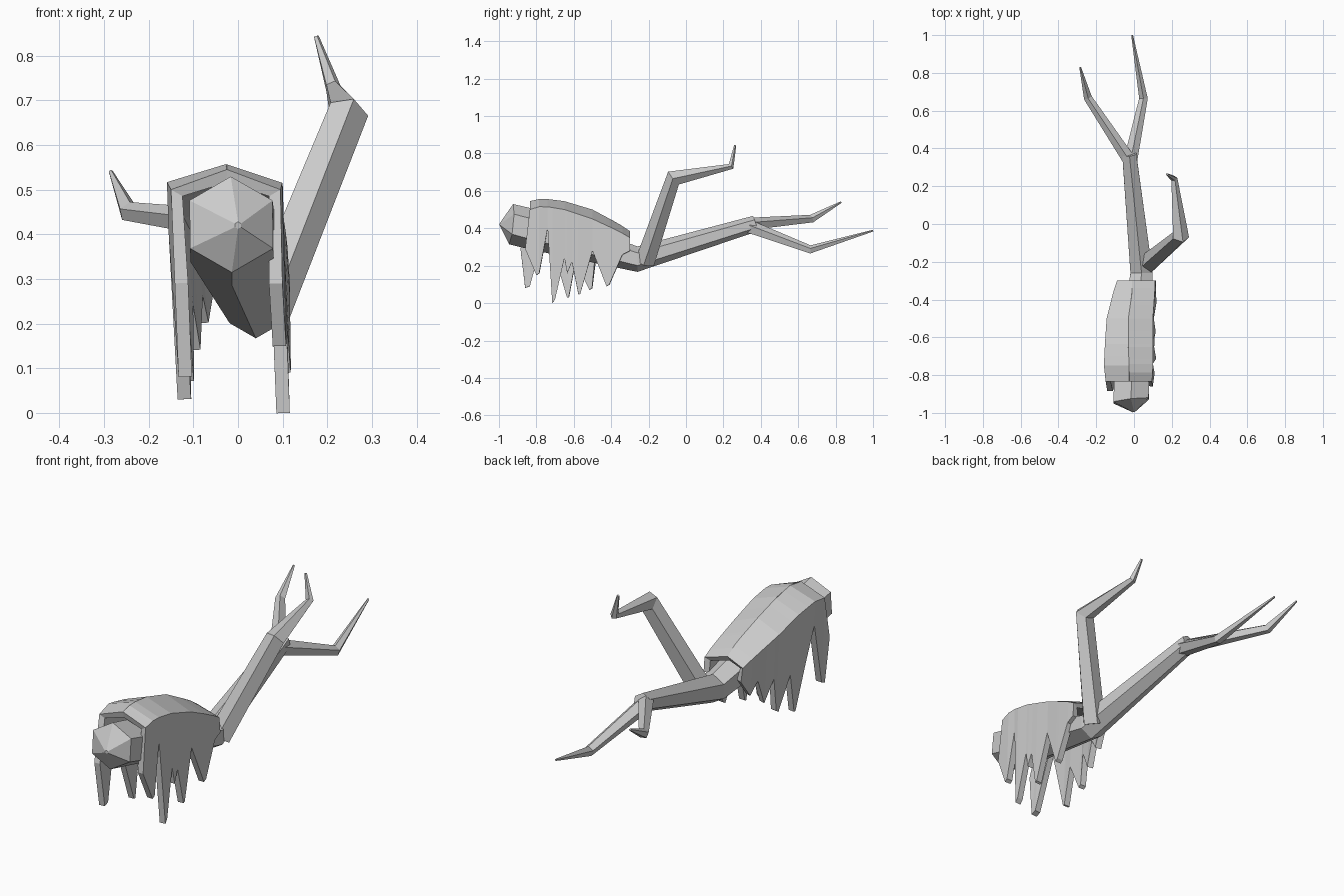
import bpy, bmesh
from math import cos, sin, pi
from mathutils import Vector

if "Cube" in bpy.data.objects:
    bpy.data.objects.remove(bpy.data.objects["Cube"])


def finish(name, bm):
    bmesh.ops.recalc_face_normals(bm, faces=bm.faces)
    me = bpy.data.meshes.new(name)
    bm.to_mesh(me)
    bm.free()
    ob = bpy.data.objects.new(name, me)
    bpy.context.collection.objects.link(ob)
    return ob


def limb(name, path, sides, ref=(0, 0, 1)):
    """Faceted tapering tube through (x, y, z, radius) points."""
    bm = bmesh.new()
    pts = [Vector(p[:3]) for p in path]
    rings = []
    for i, p in enumerate(pts):
        a = (p - pts[i - 1]).normalized() if i else Vector()
        b = (pts[i + 1] - p).normalized() if i < len(pts) - 1 else Vector()
        t = (a + b).normalized()
        side = t.cross(Vector(ref)).normalized()
        up = side.cross(t)
        r = path[i][3]
        rings.append([bm.verts.new(p + r * (up * cos(2 * pi * k / sides) + side * sin(2 * pi * k / sides)))
                      for k in range(sides)])
    for r0, r1 in zip(rings, rings[1:]):
        for k in range(sides):
            j = (k + 1) % sides
            bm.faces.new((r0[k], r0[j], r1[j], r1[k]))
    bm.faces.new(rings[0])
    bm.faces.new(rings[-1])
    return finish(name, bm)


# Fallen trunk with a pointed broken end, bending up into the main bough
limb("trunk", [(0, -0.995, 0.42, 0.008), (-0.015, -0.935, 0.422, 0.108), (-0.012, -0.8, 0.39, 0.108),
               (0.04, -0.26, 0.235, 0.068), (-0.025, 0.37, 0.425, 0.043)], 6)

# Forked twigs and the upright side branch
limb("left_twig", [(-0.02, 0.33, 0.42, 0.036), (-0.245, 0.67, 0.45, 0.023), (-0.285, 0.83, 0.54, 0.005)], 5)
limb("right_twig", [(-0.02, 0.33, 0.41, 0.038), (0.05, 0.665, 0.285, 0.024), (-0.01, 1.0, 0.387, 0.005)], 5)
limb("upright_branch", [(0.06, -0.22, 0.22, 0.055), (0.245, -0.065, 0.67, 0.047),
                        (0.212, 0.24, 0.73, 0.018), (0.175, 0.263, 0.843, 0.006)], 5, (1, 0, 0))

# Moss blanket: stations along the log (y, ridge x, ridge z, left x, right x, shoulder z)
STATIONS = [(-0.835, -0.025, 0.545, -0.15, 0.095, 0.50), (-0.77, -0.025, 0.56, -0.16, 0.1, 0.52),
            (-0.65, -0.03, 0.545, -0.155, 0.1, 0.50), (-0.5, -0.03, 0.50, -0.145, 0.1, 0.45),
            (-0.36, -0.01, 0.425, -0.11, 0.11, 0.385), (-0.3, -0.01, 0.385, -0.09, 0.112, 0.35)]


def station(y):
    y = min(max(y, STATIONS[0][0]), STATIONS[-1][0])
    for a, b in zip(STATIONS, STATIONS[1:]):
        if y <= b[0]:
            f = (y - a[0]) / (b[0] - a[0])
            return [u + (v - u) * f for u, v in zip(a, b)]


# Ragged hems: (y, z) of alternating valleys and hanging tips
HEMS = {
    "left": [(-0.885, 0.29), (-0.86, 0.08), (-0.835, 0.09), (-0.75, 0.40), (-0.70, 0.25), (-0.635, 0.03),
             (-0.625, 0.03), (-0.59, 0.22), (-0.515, 0.07), (-0.50, 0.08), (-0.48, 0.24),
             (-0.43, 0.14), (-0.39, 0.26), (-0.35, 0.20), (-0.3, 0.28)],
    "right": [(-0.86, 0.29), (-0.80, 0.15), (-0.785, 0.16), (-0.74, 0.40), (-0.715, 0.0), (-0.70, 0.02),
              (-0.65, 0.24), (-0.635, 0.16), (-0.61, 0.22), (-0.575, 0.045), (-0.565, 0.05),
              (-0.50, 0.28), (-0.425, 0.09), (-0.41, 0.10), (-0.34, 0.26), (-0.3, 0.28)],
}

bm = bmesh.new()
for side, hem in HEMS.items():
    col = 3 if side == "left" else 4
    prev = None
    for y, z in hem:
        s = station(y)
        lean = (0.04 if side == "left" else 0.0) * (0.5 - z)
        low = s[col] + lean if side == "left" else s[col] + 0.04 * (0.4 - z)
        cols = [bm.verts.new(v) for v in ((s[1], s[0], s[2]), (s[col], s[0], s[5]), (low, y, z))]
        if prev:
            for k in range(2):
                bm.faces.new((prev[k], prev[k + 1], cols[k + 1], cols[k]))
        prev = cols
bmesh.ops.remove_doubles(bm, verts=bm.verts, dist=0.0005)
bmesh.ops.recalc_face_normals(bm, faces=bm.faces)
# make sure the ridge faces point up so thickness grows inward
if sum(f.normal.z * f.calc_area() for f in bm.faces) < 0:
    bmesh.ops.reverse_faces(bm, faces=bm.faces)
me = bpy.data.meshes.new("hanging_moss")
bm.to_mesh(me)
bm.free()
moss = bpy.data.objects.new("hanging_moss", me)
bpy.context.collection.objects.link(moss)
thick = moss.modifiers.new("thickness", 'SOLIDIFY')
thick.thickness = 0.03
thick.offset = -1
